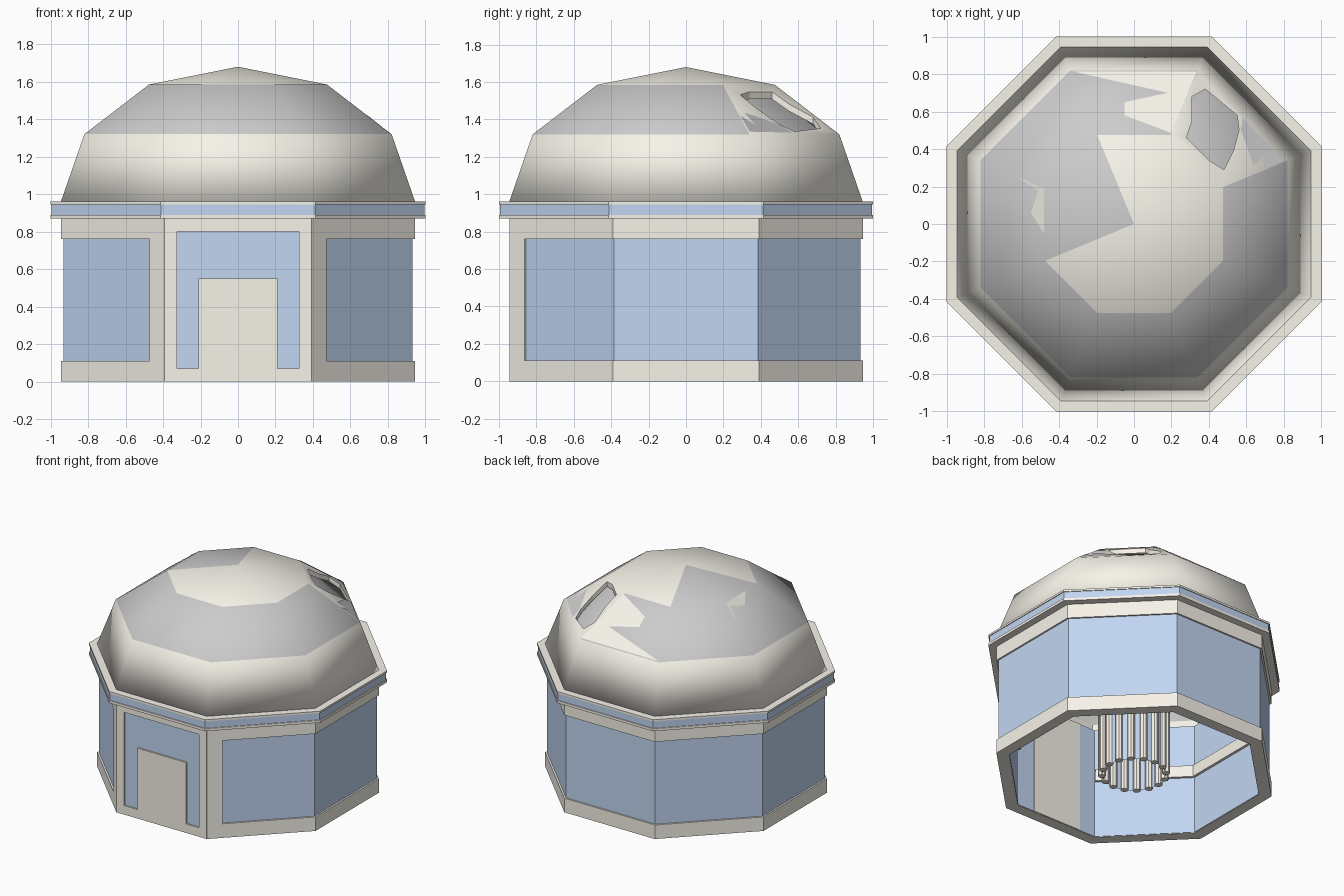
import bpy, bmesh
from math import radians, cos, sin, pi, sqrt
from mathutils import Matrix

if "Cube" in bpy.data.objects:
    bpy.data.objects.remove(bpy.data.objects["Cube"])


def material(name, col):
    m = bpy.data.materials.new(name)
    m.diffuse_color = (*col, 1)
    m.use_nodes = True
    m.node_tree.nodes["Principled BSDF"].inputs["Base Color"].default_value = m.diffuse_color
    return m


CREAM = material("cream_plaster", (0.93, 0.90, 0.82))
BLUE = material("blue_panel", (0.54, 0.67, 0.89))


def finish(name, bm, mats, smooth=False):
    bmesh.ops.remove_doubles(bm, verts=bm.verts, dist=1e-5)
    bmesh.ops.recalc_face_normals(bm, faces=bm.faces)
    me = bpy.data.meshes.new(name)
    for f in bm.faces:
        f.smooth = smooth
    bm.to_mesh(me)
    bm.free()
    for m in mats:
        me.materials.append(m)
    ob = bpy.data.objects.new(name, me)
    bpy.context.collection.objects.link(ob)
    return ob


def ring(name, profile, mats, pick=lambda k, j: 0, closed=True, sides=8, smooth=False):
    """Octagonal sweep of (apothem, z) points; side 7 is the front."""
    bm = bmesh.new()
    loops = []
    for k in range(8):
        a = radians(-67.5 + 45 * k)
        loops.append([bm.verts.new((r / cos(pi / 8) * cos(a), r / cos(pi / 8) * sin(a), z))
                      for r, z in profile])
    n = len(profile)
    for k in range(sides):
        p, q = loops[k], loops[(k + 1) % 8]
        for j in range(n if closed else n - 1):
            i = (j + 1) % n
            if profile[j][0] == 0 and profile[i][0] == 0:
                continue
            f = bm.faces.new((p[j], q[j], q[i], p[i]))
            f.material_index = pick(k, j)
    return finish(name, bm, mats, smooth)


def box(name, x0, x1, y0, y1, z0, z1, mat, rot=0):
    bm = bmesh.new()
    bmesh.ops.create_cube(bm, size=1)
    bm.transform(Matrix.Rotation(radians(rot), 4, 'Z')
                 @ Matrix.Translation(((x0 + x1) / 2, (y0 + y1) / 2, (z0 + z1) / 2))
                 @ Matrix.Diagonal((x1 - x0, y1 - y0, z1 - z0, 1)))
    return finish(name, bm, [mat])


def band(r0, r1, z0, z1):
    return [(r0, z0), (r1, z0), (r1, z1), (r0, z1)]


# walls: blue core with cream bands on seven sides
ring("wall_core", band(0.855, 0.932, 0.003, 0.872), [BLUE])
ring("base_band", band(0.86, 0.945, 0, 0.11), [CREAM], sides=7)
ring("top_band", band(0.86, 0.945, 0.76, 0.87), [CREAM], sides=7)
ring("inner_band", band(0.835, 0.857, 0.45, 0.54), [CREAM], sides=7)

# front wall with door and recessed blue surround
F, B = -0.945, -0.90
box("front_sill", -0.391, 0.391, F, -0.86, 0, 0.07, CREAM)
box("front_lintel", -0.391, 0.391, F, B, 0.80, 0.87, CREAM)
box("door", -0.21, 0.21, F, B, 0.07, 0.55, CREAM)
box("inner_door_wall", -0.21, 0.21, -0.858, -0.848, 0.0, 0.87, CREAM)
for s, side in ((-1, "left"), (1, "right")):
    a, b = sorted((s * 0.325, s * 0.391))
    box("front_post_" + side, a, b, F, B, 0.07, 0.80, CREAM)
    a, b = sorted((-s * 0.391, -s * 0.278))
    box("corner_post_" + side, a, b, F, B, 0.11, 0.76, CREAM, rot=45 * s)

# cornice with blue stripe
ring("cornice", [(0.92, 0.87), (1, 0.87), (1, 0.89), (0.994, 0.89), (0.994, 0.945),
                 (1, 0.945), (1, 0.96), (0.90, 0.96)], [CREAM, BLUE],
     lambda k, j: 1 if j == 3 else 0)

# dome: cream skirt, weathered grey middle, partly cream cap
OUT = [(0.945, 0.96), (0.82, 1.32), (0.475, 1.585), (0, 1.68)]
INN = [(0, 1.65), (0.46, 1.557), (0.795, 1.303), (0.915, 0.96)]


def dome_colour(k, j):
    if j == 1:
        return 0 if k == 2 else 1
    if j == 2:
        return 1 if k in (4, 5) else 0
    return 0


GREY = material("bare_grey", (0.8, 0.8, 0.8))
dome = ring("dome", OUT + INN, [CREAM, GREY], dome_colour, smooth=True)
ring("inner_dome", [(r * 0.985, z - 0.015) for r, z in reversed(INN)], [GREY],
     closed=False, smooth=True)

# jagged hole broken through the back right of the dome
hole = [(0.31, 0.68), (0.38, 0.72), (0.55, 0.58), (0.56, 0.50), (0.53, 0.39),
        (0.48, 0.29), (0.40, 0.34), (0.28, 0.46), (0.31, 0.55)]
bm = bmesh.new()
f = bm.faces.new([bm.verts.new((x, y, 1.2)) for x, y in hole])
ext = bmesh.ops.extrude_face_region(bm, geom=[f])
bmesh.ops.translate(bm, vec=(0, 0, 0.7),
                    verts=[v for v in ext["geom"] if isinstance(v, bmesh.types.BMVert)])
cutter = finish("hole_cutter", bm, [CREAM])
cutter.hide_render = True
mod = dome.modifiers.new("hole", 'BOOLEAN')
mod.operation, mod.object, mod.solver = 'DIFFERENCE', cutter, 'EXACT'
bpy.context.view_layer.objects.active = dome
bpy.ops.object.modifier_apply(modifier="hole")
bpy.data.objects.remove(cutter)


# thin plaster patches laid on the middle ring of the dome
def patch(name, pts, mat):
    bm = bmesh.new()
    vs = []
    for x, y in pts:
        d = max(abs(x), abs(y), (abs(x) + abs(y)) / sqrt(2))
        vs.append(bm.verts.new((x, y, 1.585 - (d - 0.475) * 0.265 / 0.345 + 0.004)))
    f = bm.faces.new(vs)
    f.normal_update()
    if f.normal.z < 0:
        f.normal_flip()
    me = bpy.data.meshes.new(name)
    bm.to_mesh(me)
    bm.free()
    me.materials.append(mat)
    bpy.context.collection.objects.link(bpy.data.objects.new(name, me))


patch("back_patch", [(0.2, 0.485), (-0.05, 0.58), (-0.05, 0.65), (0.18, 0.70),
                     (-0.33, 0.815), (0.335, 0.815)], CREAM)
patch("left_patch", [(-0.64, 0.26), (-0.48, 0.19), (-0.48, -0.05), (-0.55, 0.06),
                     (-0.51, 0.18)], CREAM)
patch("right_patch", [(0.80, 0.34), (0.58, 0.57), (0.57, 0.50), (0.64, 0.31),
                      (0.70, 0.37), (0.69, 0.29)], GREY)

# central hollow drum ringed with round columns
H, N = 0.6, 16
bm = bmesh.new()
bmesh.ops.create_cone(bm, segments=N, radius1=0.23, radius2=0.23, depth=H, cap_ends=False,
                      matrix=Matrix.Translation((0, 0, H / 2)))
finish("drum_wall", bm, [BLUE])
bm = bmesh.new()
for k in range(N):
    a = 2 * pi * k / N
    bmesh.ops.create_cone(bm, segments=8, radius1=0.028, radius2=0.028, depth=H, cap_ends=True,
                          matrix=Matrix.Translation((0.228 * cos(a), 0.228 * sin(a), H / 2)))
finish("drum_columns", bm, [CREAM])
